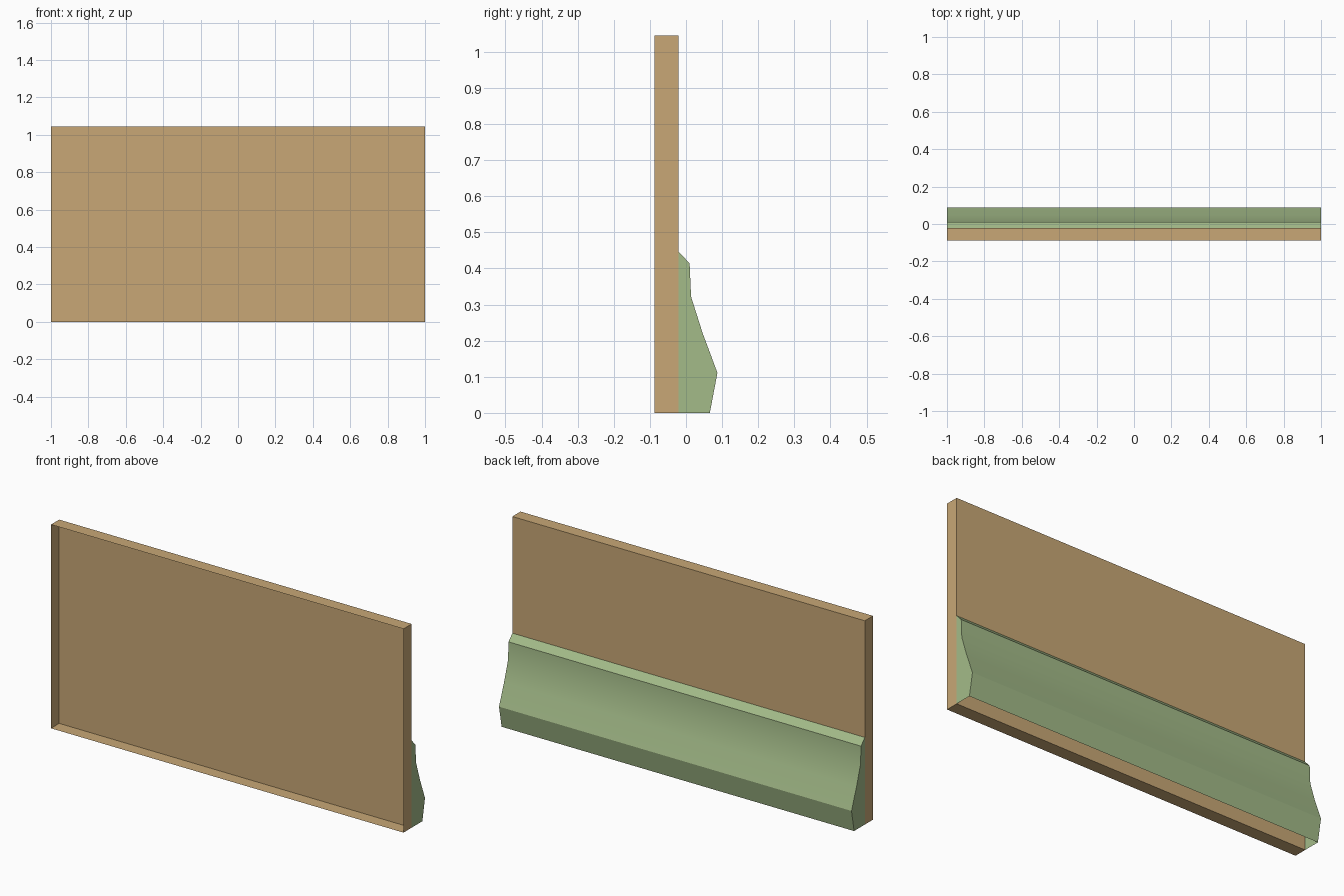
import bpy, bmesh, math

if "Cube" in bpy.data.objects:
    bpy.data.objects.remove(bpy.data.objects["Cube"])


def finish(name, bm, color):
    mesh = bpy.data.meshes.new(name)
    bm.to_mesh(mesh)
    bm.free()
    obj = bpy.data.objects.new(name, mesh)
    bpy.context.collection.objects.link(obj)
    mat = bpy.data.materials.new(name + "_material")
    mat.diffuse_color = (*color, 1)
    mat.use_nodes = True
    mat.node_tree.nodes["Principled BSDF"].inputs["Base Color"].default_value = mat.diffuse_color
    mesh.materials.append(mat)
    return obj


WALL_Y, FRONT_Y, TOP = -0.021, -0.087, 1.045

# Wall panel: a shallow tray, open towards the front
bm = bmesh.new()
bmesh.ops.create_cube(bm, size=1)
for v in bm.verts:
    v.co = (v.co.x * 2,
            WALL_Y if v.co.y > 0 else FRONT_Y,
            TOP if v.co.z > 0 else 0)
bm.normal_update()
bmesh.ops.delete(bm, geom=[f for f in bm.faces if f.normal.y < -0.5],
                 context='FACES_ONLY')
finish("wall_panel", bm, (0.58, 0.39, 0.18))

# Flared skirting: profile swept along x, capped ends, open bottom and back
profile = [(WALL_Y, 0.447), (0.010, 0.414), (0.014, 0.322),
           (0.046, 0.221), (0.087, 0.111), (0.066, 0.0)]
bm = bmesh.new()
left, right = ([bm.verts.new((x, y, z)) for y, z in profile] for x in (-1, 1))
for i in range(len(profile) - 1):
    bm.faces.new((left[i], left[i + 1], right[i + 1], right[i]))
for row, x in ((left, -1), (right, 1)):
    bm.faces.new(row + [bm.verts.new((x, WALL_Y, 0))])
bmesh.ops.recalc_face_normals(bm, faces=bm.faces)
# Outward normals: the front of the flare must face +y
bm.normal_update()
if sum(f.normal.y * f.calc_area() for f in bm.faces) < 0:
    bmesh.ops.reverse_faces(bm, faces=bm.faces)
skirting = finish("skirting", bm, (0.37, 0.50, 0.25))

bpy.context.view_layer.objects.active = skirting
skirting.select_set(True)
bpy.ops.object.shade_smooth_by_angle(angle=math.radians(25))
